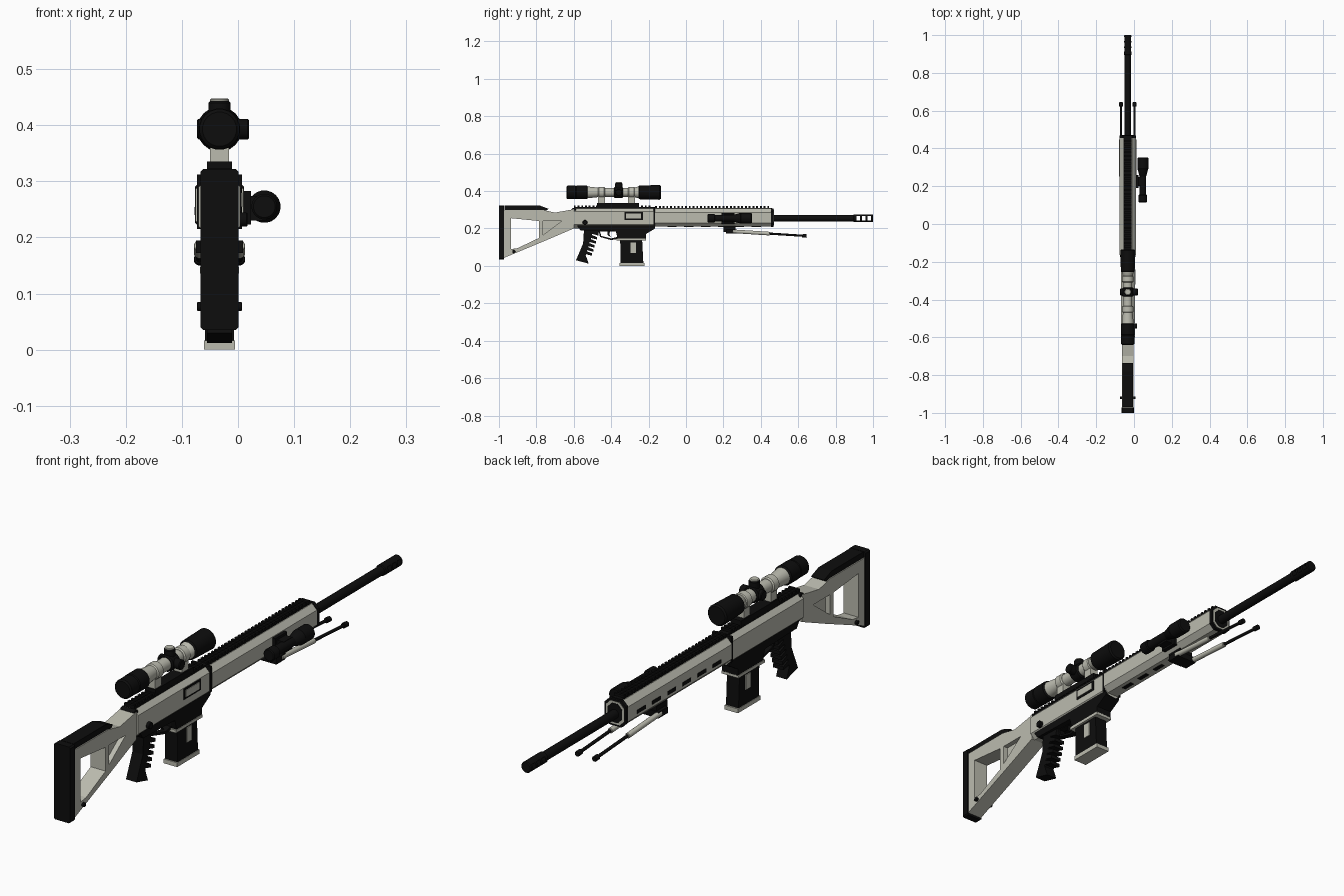
import bpy, bmesh, math
from mathutils import Vector

if "Cube" in bpy.data.objects:
    bpy.data.objects.remove(bpy.data.objects["Cube"], do_unlink=True)

CENTRE = -.033  # centre line of the main body; every x below counts from it
BORE, SIGHT = .255, .393  # heights of the barrel and scope axes
BUTT, REAR, JOINT, NOSE, TIP = -1, -.6, -.165, .46, 1  # stations along the length


def material(name, red, green, blue):
    mat = bpy.data.materials.new(name)
    mat.use_nodes = True
    mat.diffuse_color = (red, green, blue, 1)
    shader = mat.node_tree.nodes["Principled BSDF"]
    shader.inputs["Base Color"].default_value = mat.diffuse_color
    return mat


BLACK = material("matte black", .004, .004, .004)
GREY = material("warm grey", .5, .5, .43)


def finish(name, bm, mat):
    bmesh.ops.recalc_face_normals(bm, faces=bm.faces)
    mesh = bpy.data.meshes.new(name)
    bm.to_mesh(mesh)
    bm.free()
    mesh.materials.append(mat)
    ob = bpy.data.objects.new(name, mesh)
    bpy.context.collection.objects.link(ob)
    return ob


def loft(bm, rings):
    """Join successive loops of points with side faces and close both ends."""
    loops = [[bm.verts.new(point) for point in ring] for ring in rings]
    bm.faces.new(loops[0])
    bm.faces.new(loops[-1])
    for low, high in zip(loops, loops[1:]):
        for i in range(len(low)):
            bm.faces.new((low[i - 1], low[i], high[i], high[i - 1]))


def plate(name, outline, half, mat, x=0):
    """Side outline in (y, z) given thickness across the body."""
    bm = bmesh.new()
    loft(bm, [[(CENTRE + side, y, z) for y, z in outline] for side in (x - half, x + half)])
    return finish(name, bm, mat)


def box(name, ys, zs, half, mat, x=0):
    (back, front), (low, high) = ys, zs
    return plate(name, [(back, low), (front, low), (front, high), (back, high)], half, mat, x)


def octagonal(name, ys, zs, half, chamfer, mat):
    """Bar along the length with chamfered long edges."""
    low, high = zs
    flank = [(half - chamfer, low), (half, low + chamfer), (half, high - chamfer), (half - chamfer, high)]
    outline = flank + [(-x, z) for x, z in reversed(flank)]
    bm = bmesh.new()
    loft(bm, [[(CENTRE + x, y, z) for x, z in outline] for y in ys])
    return finish(name, bm, mat)


def rod(name, start, end, radius, mat, end_radius=None, sides=20):
    """Round bar between two points, optionally tapered, with softened rims."""
    end_radius = end_radius or radius
    offset = Vector((CENTRE, 0, 0))
    start, end = Vector(start) + offset, Vector(end) + offset
    axis = (end - start).normalized()
    u = axis.orthogonal().normalized()
    v = axis.cross(u)
    lip = .15 * min(radius, end_radius)
    stations = [(start, radius - lip), (start + axis * lip, radius),
                (end - axis * lip, end_radius), (end, end_radius - lip)]
    angles = [math.tau * i / sides for i in range(sides)]
    bm = bmesh.new()
    loft(bm, [[at + r * (u * math.cos(a) + v * math.sin(a)) for a in angles] for at, r in stations])
    ob = finish(name, bm, mat)
    bpy.ops.object.select_all(action='DESELECT')
    ob.select_set(True)
    bpy.context.view_layer.objects.active = ob
    bpy.ops.object.shade_smooth_by_angle(angle=math.radians(35))
    return ob


def along(name, ys, z, radius, mat, end_radius=None, x=0):
    back, front = ys
    return rod(name, (x, back, z), (x, front, z), radius, mat, end_radius)


def across(name, y, z, reach, radius, mat):
    left, right = reach
    return rod(name, (left, y, z), (right, y, z), radius, mat, sides=12)


def cut(ob, cutters):
    bpy.context.view_layer.objects.active = ob
    for cutter in cutters:
        mod = ob.modifiers.new("cut", 'BOOLEAN')
        mod.operation, mod.object, mod.solver = 'DIFFERENCE', cutter, 'EXACT'
        bpy.ops.object.modifier_apply(modifier=mod.name)
        bpy.data.objects.remove(cutter, do_unlink=True)


def rail(name, ys, z, pitch=.02):
    back, front = ys
    box(name, ys, (z - .01, z + .004), .02, BLACK)
    for i in range(int((front - back) / pitch)):
        y = back + i * pitch
        box(name + "_tooth", (y, y + pitch / 2), (z, z + .013), .021, BLACK)


# Stock with a large opening and a shallow triangle on each flank
stock = plate("stock", [(BUTT + .02, .3), (-.77, .3), (-.7, .285), (REAR, .303), (REAR, .2),
                        (-.74, .14), (BUTT + .02, .04)], .031, GREY)
opening = plate("opening", [(-.935, .255), (-.785, .24), (-.785, .15), (-.9, .095), (-.935, .09)], .1, GREY)
triangle = [(-.765, .24), (-.665, .24), (-.765, .165)]
cut(stock, [opening] + [plate("recess", triangle, .02, GREY, side * .032) for side in (-1, 1)])
octagonal("butt_pad", (BUTT, BUTT + .028), (.035, .322), .034, .005, BLACK)
plate("cheek_pad", [(-.97, .3), (-.97, .322), (-.78, .322), (-.735, .305), (-.75, .294)], .027, BLACK)
across("sling_stud", -.92, .077, (-.04, .04), .008, BLACK)
across("rear_pin", REAR, .297, (-.03, .03), .013, BLACK)

# Upper receiver with ejection port and bolt knob
octagonal("receiver", (REAR, JOINT), (.2, .31), .037, .02, GREY)
box("ejection_port", (-.33, -.23), (.246, .288), .002, BLACK, x=.037)
box("bolt_cover", (-.32, -.24), (.254, .28), .002, GREY, x=.039)
across("bolt_knob", -.54, .232, (.03, .05), .013, BLACK)
rail("receiver_rail", (REAR, JOINT), .31)
box("receiver_joint", (JOINT - .01, JOINT), (.215, .312), .04, BLACK)
box("scope_base", (-.475, -.25), (.315, .335), .022, BLACK)

# Lower receiver, trigger guard and trigger
plate("lower_receiver", [(-.585, .22), (JOINT, .22), (JOINT, .2), (-.215, .17), (-.215, .145),
                         (-.365, .145), (-.375, .185), (-.565, .19)], .033, BLACK)
guard = plate("trigger_guard", [(-.47, .2), (-.36, .2), (-.36, .145), (-.4, .138), (-.46, .155)], .012, BLACK)
cut(guard, [plate("gap", [(-.46, .184), (-.37, .184), (-.37, .154), (-.4, .147), (-.453, .16)], .1, BLACK)])
plate("trigger", [(-.42, .19), (-.405, .19), (-.41, .168), (-.4, .152), (-.42, .165)], .005, BLACK)

# Pistol grip with a serrated front edge
serrations, ridges = [], 6
for i in range(ridges):
    y, z = -.468 - .04 * i / ridges, .175 - .13 * i / ridges
    serrations += [(y, z), (y, z - .013), (y - .033, z - .004), (y - .035, z - .01)]
plate("grip", [(-.545, .2), (-.46, .2)] + serrations + [(-.52, .012), (-.588, .03), (-.55, .12)], .022, BLACK)

# Magazine
plate("magazine", [(-.352, .15), (-.235, .15), (-.228, .015), (-.35, .015)], .026, BLACK)
box("magazine_floor", (-.355, -.222), (0, .016), .028, GREY)
box("magazine_collar", (-.372, -.215), (.136, .147), .035, GREY)
box("magazine_window", (-.297, -.267), (.07, .126), .029, GREY)

# Handguard, its open mouth, and slots along one flank and the underside
octagonal("handguard", (JOINT, NOSE), (.21, .306), .043, .02, GREY)
for name, inset, mat in (("cap", 0, BLACK), ("rim", .007, GREY), ("mouth", .014, BLACK)):
    front = NOSE + .008 + inset / 4
    octagonal("handguard_" + name, (NOSE - .005, front), (.209 + inset, .308 - inset), .044 - inset, .018, mat)
rail("handguard_rail", (JOINT, NOSE), .306)
for i in range(6):
    slot = (-.1 + i * .09, -.05 + i * .09)
    box("side_slot", slot, (.24, .254), .002, BLACK, x=-.0425)
    box("bottom_slot", slot, (.208, .212), .008, BLACK)

# Barrel and ported muzzle
along("barrel", (NOSE - .05, TIP - .1), BORE, .017, BLACK)
muzzle = along("muzzle_brake", (TIP - .105, TIP), BORE, .021, BLACK)
ports = [TIP - .088 + i * .029 for i in range(3)]
cut(muzzle, [box("port", (y, y + .019), (BORE - .012, BORE + .012), .1, BLACK) for y in ports])

# Scope tube, eyepiece and front bell
along("scope_tube", (-.5, -.25), SIGHT, .024, GREY)
along("scope_taper", (-.53, -.45), SIGHT, .032, GREY, end_radius=.024)
along("eyepiece", (-.59, -.525), SIGHT, .037, BLACK)
along("eyepiece_ring", (-.64, -.585), SIGHT, .036, BLACK)
along("bell_taper", (-.29, -.24), SIGHT, .024, GREY, end_radius=.034)
along("bell", (-.255, -.135), SIGHT, .037, BLACK, end_radius=.04)

# Scope rings and turrets
for y in (-.47, -.31):
    span = (y, y + .037)
    along("scope_ring", span, SIGHT, .03, GREY)
    box("ring_mount", span, (.327, .375), .017, GREY)
along("turret_collar", (-.385, -.337), SIGHT, .031, BLACK)
rod("top_turret", (0, -.36, SIGHT), (0, -.36, SIGHT + .05), .02, BLACK)
rod("turret_cap", (0, -.36, SIGHT + .04), (0, -.36, SIGHT + .055), .017, GREY)
across("side_turret", -.36, SIGHT, (-.04, .053), .019, BLACK)

# Side lamp on its bracket
LAMP = .08
along("lamp_tail", (.115, .155), BORE, .023, BLACK, x=LAMP)
along("lamp_body", (.15, .27), BORE, .018, BLACK, x=LAMP)
along("lamp_neck", (.25, .295), BORE, .018, BLACK, end_radius=.029, x=LAMP)
along("lamp_head", (.29, .353), BORE, .029, BLACK, x=LAMP)
box("lamp_bracket", (.19, .26), (.223, .283), .008, BLACK, x=.048)
box("lamp_clamp", (.2, .25), (.23, .274), .017, BLACK, x=.067)

# Folded bipod, each leg in three sections on one sloping line
box("bipod_mount", (.2, .265), (.182, .213), .03, BLACK)
box("bipod_hinge", (.215, .27), (.172, .195), .042, BLACK)
for side in (-1, 1):
    hinge, foot = Vector((side * .036, .25, .185)), Vector((side * .036, .645, .16))
    knee, ankle = hinge.lerp(foot, .5), hinge.lerp(foot, .94)
    rod("leg_sleeve", hinge, knee, .01, GREY, sides=12)
    rod("leg_rod", knee, ankle, .006, BLACK, sides=12)
    rod("leg_foot", ankle, foot, .01, BLACK, sides=12)
